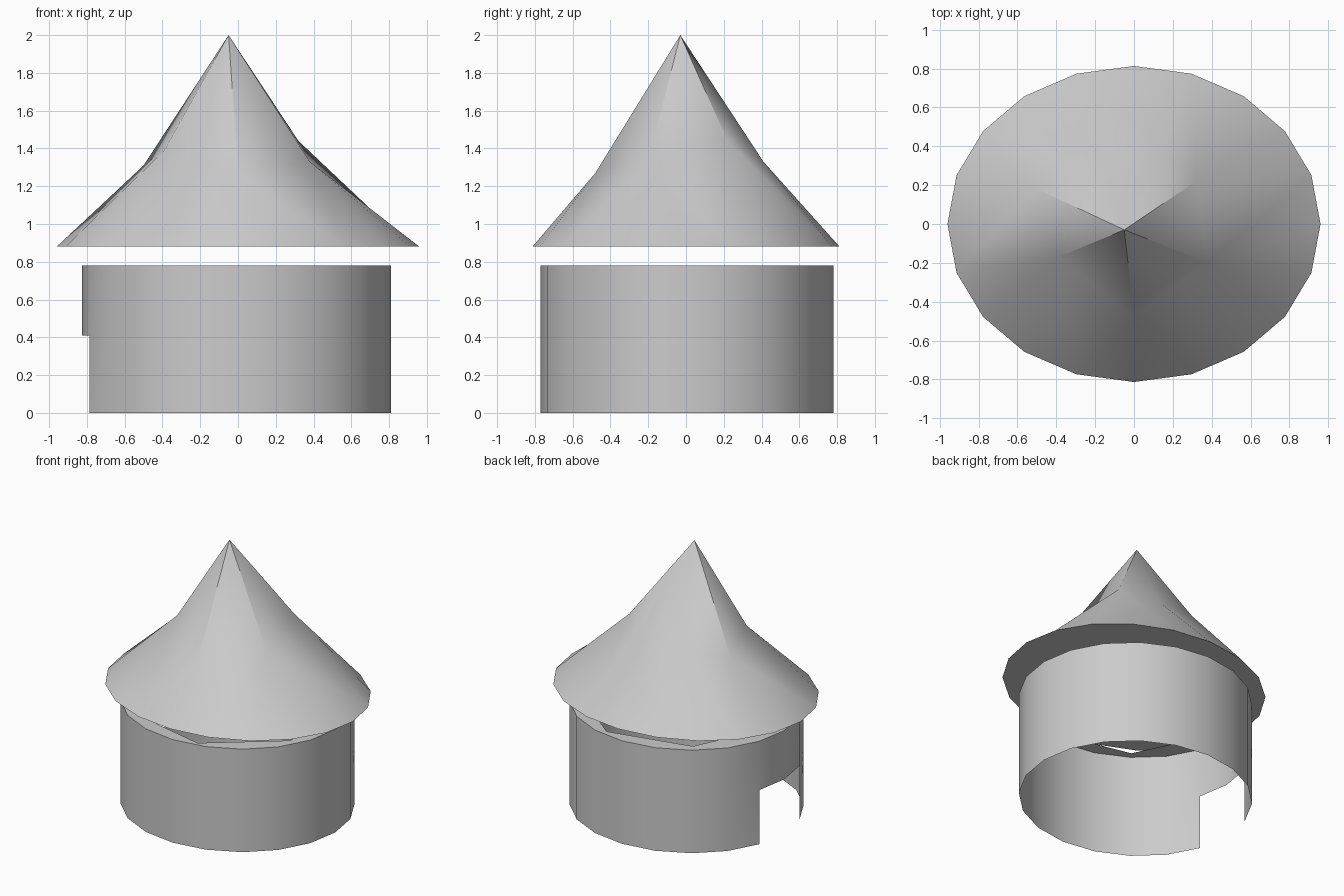
import bpy, bmesh, math
from math import cos, sin, pi, tau

cube = bpy.data.objects.get("Cube")
if cube:
    bpy.data.objects.remove(cube)

SIDES = 20

grey = bpy.data.materials.new("plain_grey")
grey.use_nodes = True
grey.diffuse_color = (0.6, 0.6, 0.6, 1)
grey.node_tree.nodes["Principled BSDF"].inputs["Base Color"].default_value = (0.6, 0.6, 0.6, 1)


def oval(bm, rx, ry, z, cx=0.0, cy=0.0, n=SIDES, start=0.0):
    """Ring of vertices on an ellipse, counter-clockwise."""
    return [bm.verts.new((cx + rx * cos(start + tau * i / n),
                          cy + ry * sin(start + tau * i / n), z)) for i in range(n)]


def angle_gap(a, b):
    d = math.atan2(a.co.y, a.co.x) - math.atan2(b.co.y, b.co.x)
    return abs((d + pi) % tau - pi)


def stitch(bm, outer, inner):
    """Join a fine outer ring to a coarser inner ring with triangles."""
    near = [min(range(len(inner)), key=lambda j: angle_gap(v, inner[j])) for v in outer]
    for i, v in enumerate(outer):
        k = (i + 1) % len(outer)
        bm.faces.new((v, outer[k], inner[near[i]]))
        if near[k] != near[i]:
            bm.faces.new((outer[k], inner[near[k]], inner[near[i]]))


def finish(bm, name, angle):
    mesh = bpy.data.meshes.new(name)
    bm.to_mesh(mesh)
    bm.free()
    mesh.materials.append(grey)
    obj = bpy.data.objects.new(name, mesh)
    bpy.context.collection.objects.link(obj)
    bpy.ops.object.select_all(action='DESELECT')
    obj.select_set(True)
    bpy.context.view_layer.objects.active = obj
    bpy.ops.object.shade_smooth_by_angle(angle=math.radians(angle))
    return obj


# Round wall: thin sheet with a doorway two panels wide on the -x side
bm = bmesh.new()
rings = [oval(bm, 0.818, 0.775, z, -0.008, 0.005) for z in (0, 0.41, 0.78)]
door = (SIDES // 2 - 1, SIDES // 2)
for level in range(2):
    low, high = rings[level], rings[level + 1]
    for i in range(SIDES):
        if level == 0 and i in door:
            continue
        k = (i + 1) % SIDES
        bm.faces.new((low[i], low[k], high[k], high[i]))
# Flat ledge on top of the wall, around a seven-sided opening
stitch(bm, rings[2], oval(bm, 0.735, 0.735, 0.78, n=7, start=pi))
bmesh.ops.delete(bm, geom=[v for v in bm.verts if not v.link_faces], context='VERTS')
finish(bm, "wall", 35)

# Roof: wide oval eaves, an uneven bend line, and an off-centre tip
bm = bmesh.new()
eaves = oval(bm, 0.96, 0.813, 0.88)
bend = [bm.verts.new(p) for p in (
    (0.32, 0.22, 1.44), (0.12, 0.41, 1.33), (-0.20, 0.38, 1.35), (-0.50, 0.18, 1.31),
    (-0.39, -0.17, 1.39), (0.0, -0.48, 1.27), (0.38, -0.20, 1.33))]
tip = bm.verts.new((-0.05, -0.03, 2.0))
stitch(bm, eaves, bend)
for i, v in enumerate(bend):
    bm.faces.new((v, bend[(i + 1) % len(bend)], tip))
bm.faces.new(eaves[::-1])
finish(bm, "roof", 42)
